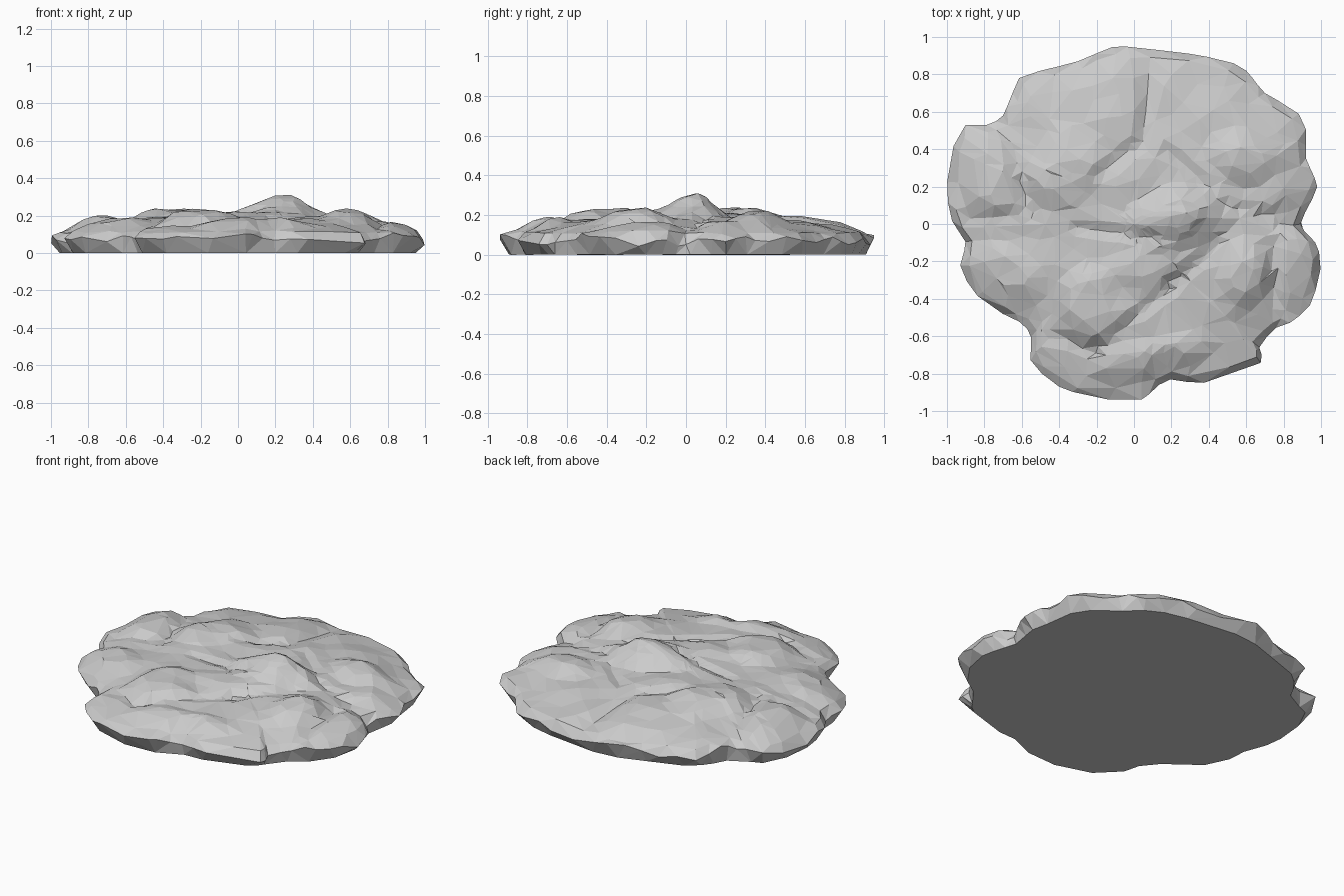
import bpy, bmesh, math, random
from mathutils import Vector, noise

if "Cube" in bpy.data.objects:
    bpy.data.objects.remove(bpy.data.objects["Cube"])

random.seed(4)

# Outline of the rock seen from above
OUTLINE = [(1, -.22), (.97, -.1), (.89, 0), (.98, .2), (.92, .35), (.92, .5), (.87, .6), (.7, .7),
           (.6, .82), (.5, .87), (.3, .91), (0, .945), (-.12, .945), (-.3, .87), (-.6, .79),
           (-.65, .7), (-.7, .58), (-.78, .53), (-.9, .53), (-.97, .4), (-1, .2), (-.98, .03),
           (-.9, -.1), (-.93, -.23), (-.85, -.37), (-.72, -.47), (-.6, -.53), (-.55, -.6),
           (-.55, -.74), (-.4, -.87), (-.2, -.93), (.04, -.94), (.12, -.87), (.2, -.83),
           (.36, -.85), (.68, -.74), (.67, -.66), (.75, -.56), (.85, -.52), (.95, -.42)]

# Raised slabs: x, y, half length, half width, turn in degrees, height added
SLABS = [(.25, .04, .34, .17, 15, .085), (.25, .03, .14, .1, 15, .04), (-.35, .3, .24, .2, 60, .05),
         (-.8, .25, .2, .26, 0, .04), (-.22, -.45, .22, .25, 30, .05), (.58, -.28, .17, .22, -20, .06),
         (.56, .36, .2, .15, -40, .045), (.12, -.2, .34, .13, 20, .03), (.8, .3, .12, .22, 20, .025),
         (.87, -.25, .14, .25, 0, .025), (-.15, .65, .25, .3, 0, .02), (.1, -.72, .45, .13, 12, .03),
         (-.7, -.25, .25, .15, -25, .025)]

# Crevices: x1, y1, x2, y2
CRACKS = [(.05, .4, .09, .9), (.18, .4, .48, .1), (.48, .1, .9, 0), (-.97, .02, -.65, .05),
          (-.45, -.6, -.2, -.67), (-.2, -.67, .2, -.33), (.2, -.33, .45, -.1), (-.65, .38, -.55, .06),
          (.2, -.72, .22, -.85), (.75, -.1, .76, -.55), (-.2, .25, 0, .42), (-.3, -.02, .1, -.07)]


def height(x, y, s):
    z = .088 + .113 * max(0, 1 - s ** 2.6) ** .75
    inside = min(1, (1 - s) * 6)
    for cx, cy, a, b, turn, h in SLABS:
        t = math.radians(turn)
        u = ((x - cx) * math.cos(t) + (y - cy) * math.sin(t)) / a
        v = (-(x - cx) * math.sin(t) + (y - cy) * math.cos(t)) / b
        d = math.hypot(u, v) + .25 * noise.noise(Vector((x * 5, y * 5, cx * 9)))
        if d < 1:
            z += h * min(1, (1 - d) * 1.8) * (.85 + .15 * v) * inside
    for x1, y1, x2, y2 in CRACKS:
        p, q = Vector((x1, y1)), Vector((x2, y2))
        e = q - p
        w = Vector((x, y)) - p
        k = min(1, max(0, w.dot(e) / e.length_squared))
        d = (w - e * k).length
        z -= .022 * max(0, 1 - d / .055) * inside
    return z + .014 * noise.noise(Vector((x * 6, y * 6, 2))) + .012 * noise.noise(Vector((x * 2.5, y * 2.5, 7)))


# Rounded subdivision of the outline
pts = [Vector(p) for p in OUTLINE]
m = len(pts)
rim = []
for i in range(m):
    a, b, c, d = (pts[(i + k) % m] for k in (-1, 0, 1, 2))
    for t in (0, 1 / 3, 2 / 3):
        curve = .5 * (2 * b + (c - a) * t + (2 * a - 5 * b + 4 * c - d) * t * t
                      + (3 * b - a - 3 * c + d) * t ** 3)
        rim.append(curve.lerp(b.lerp(c, t), .4))
n = len(rim)

bm = bmesh.new()
rings = []

# Flat underside edge, smoother than the rim and tucked in
foot = []
for i in range(n):
    avg = sum((rim[(i + k) % n] for k in range(-4, 5)), Vector((0, 0))) / 9
    p = avg.lerp(rim[i], .4) * .965
    foot.append(bm.verts.new((p.x, p.y, 0)))
rings.append(foot)

# Jagged rim and rings running up to the middle
STEPS = 24
for r in range(STEPS):
    s = 1 - r / STEPS
    ring = []
    for p in rim:
        x, y = p * s
        if r:
            x += random.uniform(-.006, .006)
            y += random.uniform(-.006, .006)
            z = height(x, y, s)
        else:
            z = .075 + .055 * noise.noise(Vector((x * 7, y * 7, .4)))
        ring.append(bm.verts.new((x, y, z)))
    rings.append(ring)

for lo, hi in zip(rings, rings[1:]):
    for i in range(n):
        j = (i + 1) % n
        bm.faces.new((lo[i], lo[j], hi[j], hi[i]))
top = bm.verts.new((0, 0, height(0, 0, 0)))
base = bm.verts.new((0, 0, 0))
for i in range(n):
    j = (i + 1) % n
    bm.faces.new((rings[-1][i], rings[-1][j], top))
    bm.faces.new((foot[j], foot[i], base))
bmesh.ops.triangulate(bm, faces=bm.faces)
bmesh.ops.recalc_face_normals(bm, faces=bm.faces)

me = bpy.data.meshes.new("flat_rock")
bm.to_mesh(me)
bm.free()
rock = bpy.data.objects.new("flat_rock", me)
bpy.context.collection.objects.link(rock)

# Irregular chiselled facets
dec = rock.modifiers.new("facets", 'DECIMATE')
dec.ratio = .2
